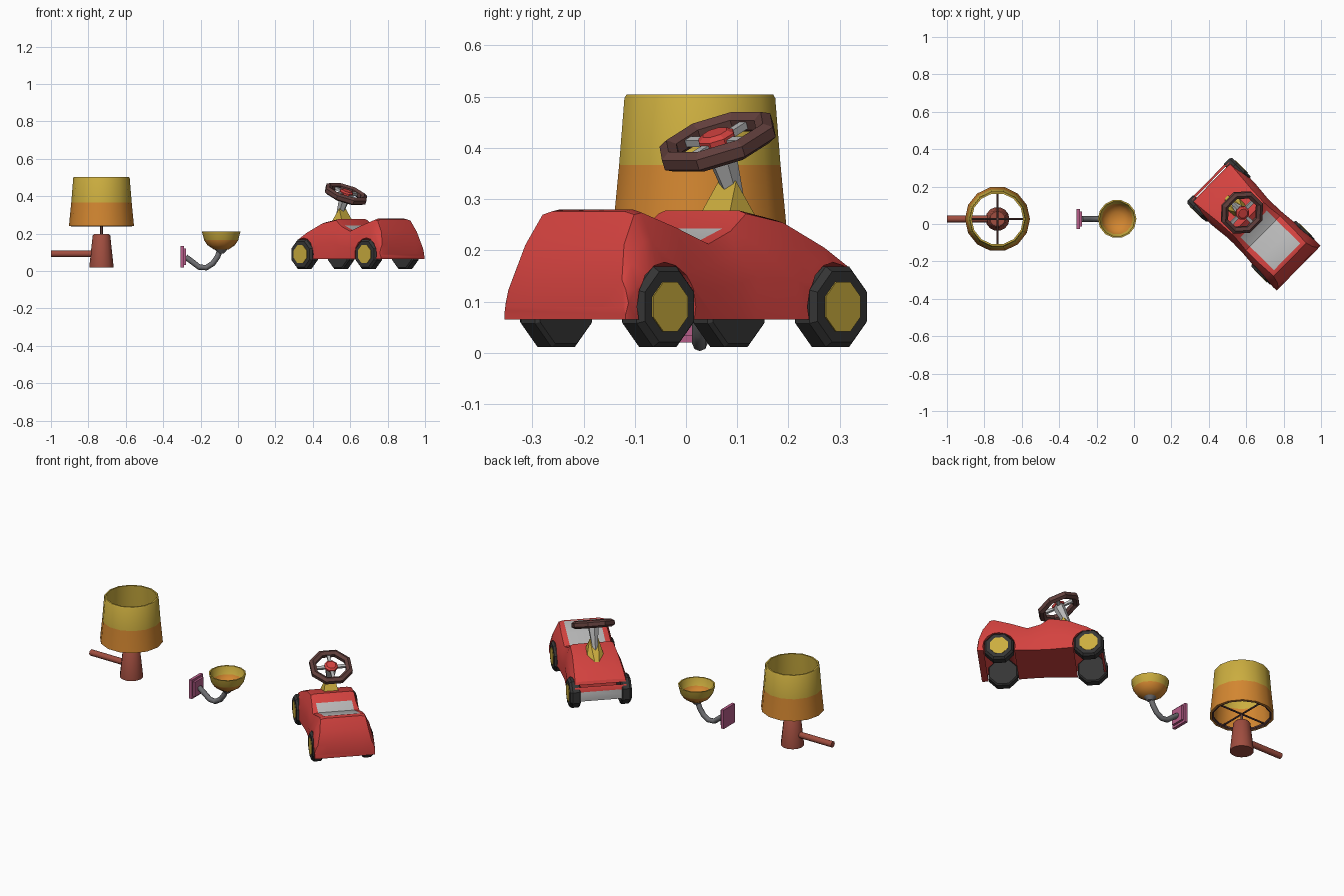
import bpy, bmesh, math
from mathutils import Matrix, Vector

if "Cube" in bpy.data.objects:
    bpy.data.objects.remove(bpy.data.objects["Cube"])

def mat(name, r, g, b):
    m = bpy.data.materials.new(name)
    m.diffuse_color = (r, g, b, 1)
    m.use_nodes = True
    m.node_tree.nodes["Principled BSDF"].inputs["Base Color"].default_value = m.diffuse_color
    return m

RED = mat("red", .66, .055, .05)
YELLOW = mat("yellow", .60, .42, .05)
ORANGE = mat("orange", .65, .24, .03)
TERRA = mat("terracotta", .35, .075, .05)
BROWN = mat("dark brown", .12, .05, .045)
PINK = mat("pink", .47, .11, .25)
STEEL = mat("dark grey", .16, .16, .17)
GREY = mat("light grey", .48, .48, .48)
BLACK = mat("black", .035, .035, .035)

def finish(name, bm, mats, M=Matrix(), rule=None, smooth=None):
    """Turn a bmesh into an object; rule(face centre) picks the material index."""
    bmesh.ops.remove_doubles(bm, verts=bm.verts, dist=1e-5)
    bmesh.ops.recalc_face_normals(bm, faces=bm.faces)
    if rule:
        for f in bm.faces:
            f.material_index = rule(f.calc_center_median())
    me = bpy.data.meshes.new(name)
    bm.to_mesh(me)
    bm.free()
    me.transform(M)
    for m in mats:
        me.materials.append(m)
    ob = bpy.data.objects.new(name, me)
    bpy.context.collection.objects.link(ob)
    if smooth:
        shade(ob, smooth)
    return ob

def shade(ob, deg):
    bpy.ops.object.select_all(action='DESELECT')
    ob.select_set(True)
    bpy.context.view_layer.objects.active = ob
    bpy.ops.object.shade_smooth_by_angle(angle=math.radians(deg))

def loft(rings, closed=False, caps=False):
    """Bridge rings of points; optionally close the last to the first or cap the ends."""
    bm = bmesh.new()
    vs = [[bm.verts.new(p) for p in r] for r in rings]
    n, k = len(vs[0]), len(vs)
    for i in range(k if closed else k - 1):
        a, b = vs[i], vs[(i + 1) % k]
        for j in range(n):
            bm.faces.new((a[j], a[(j + 1) % n], b[(j + 1) % n], b[j]))
    if caps:
        bm.faces.new(vs[0])
        bm.faces.new(vs[-1])
    return bm

def lathe(name, profile, n, mats, M=Matrix(), rule=None, closed=False, smooth=35, turn=0):
    rings = [[(r * math.cos(a), r * math.sin(a), z) for a in
              [turn + 2 * math.pi * j / n for j in range(n)]] for r, z in profile]
    return finish(name, loft(rings, closed, not closed), mats, M, rule, smooth)

def rod(name, a, b, r1, r2, n, m, M=Matrix(), smooth=50):
    a, b = Vector(a), Vector(b)
    T = Matrix.Translation(a) @ (b - a).to_track_quat('Z', 'Y').to_matrix().to_4x4()
    return lathe(name, [(r1, 0), (r2, (b - a).length)], n, [m], M @ T, smooth=smooth)

def box(name, c, s, m, M=Matrix()):
    bm = bmesh.new()
    bmesh.ops.create_cube(bm, size=1, matrix=Matrix.Translation(c) @ Matrix.Diagonal((*s, 1)))
    return finish(name, bm, [m], M)

def ring(name, R, r, n, k, m, M, turn=0, smooth=None):
    prof = [(R + r * math.cos(2 * math.pi * i / k + math.pi / k),
             r * math.sin(2 * math.pi * i / k + math.pi / k)) for i in range(k)]
    return lathe(name, prof, n, [m], M, closed=True, smooth=smooth, turn=turn)

# --- table lamp
LAMP = Matrix.Translation((-.73, .027, 0))
lathe("lamp_base", [(.064, .02), (.064, .032), (.047, .19), (.04, .198)], 14, [TERRA], LAMP)
rod("lamp_handle", (-.27, 0, .092), (0, 0, .092), .018, .018, 10, TERRA, LAMP)
rod("lamp_stem", (0, 0, .19), (0, 0, .255), .007, .007, 8, BROWN, LAMP)
lathe("lamp_shade", [(.174, .24), (.1615, .367), (.151, .497), (.147, .504), (.138, .504),
                     (.149, .367), (.161, .24)], 14, [YELLOW, ORANGE], LAMP,
      lambda c: int(c.z < .367 and c.xy.length > .01), closed=True)
ring("shade_ring", .16, .009, 14, 6, BROWN, LAMP @ Matrix.Translation((0, 0, .247)))
for i in range(4):
    a = i * math.pi / 2
    rod("shade_spoke", (0, 0, .25), (.16 * math.cos(a), .16 * math.sin(a), .25),
        .005, .005, 6, BROWN, LAMP)

# --- wall lamp
WALL = Matrix.Translation((-.09, .027, 0))
box("wall_plate", (-.209, 0, .077), (.018, .106, .114), PINK, WALL)
box("wall_plate_front", (-.195, 0, .077), (.016, .08, .088), PINK, WALL)
path = [(-.19, .075), (-.155, .05), (-.118, .021), (-.08, .018), (-.045, .04), (-.02, .075), (-.006, .112)]
rings = []
for i, (x, z) in enumerate(path):
    p, q = path[max(i - 1, 0)], path[min(i + 1, len(path) - 1)]
    t = Vector((q[0] - p[0], 0, q[1] - p[1])).normalized()
    s = Vector((-t.z, 0, t.x))
    rings.append([Vector((x, 0, z)) + .015 * (math.cos(k * math.pi / 4) * s +
                 math.sin(k * math.pi / 4) * Vector((0, 1, 0))) for k in range(8)])
finish("wall_arm", loft(rings, caps=True), [STEEL], WALL, smooth=50)
lathe("bowl_holder", [(.016, .095), (.034, .116), (.034, .122)], 12, [STEEL], WALL)
lathe("bowl_shade", [(0, .113), (.04, .116), (.073, .138), (.091, .165), (.103, .211), (.095, .211),
                     (.083, .165), (.066, .143), (.038, .124), (0, .122)], 14, [YELLOW, ORANGE],
      WALL, lambda c: int(c.z < .165), closed=True)

# --- ride-on car: local x runs to the rear, y to its right
CAR = Matrix.Translation((.64, 0, 0)) @ Matrix.Rotation(math.radians(-44.5), 4, 'Z')
# body stations: along, top height, lower half width, top half width
stations = [(-.335, .12, .15, .145), (-.308, .172, .158, .14), (-.247, .21, .164, .135),
            (-.143, .26, .16, .125), (-.045, .278, .15, .12), (0, .243, .15, .122),
            (.07, .217, .152, .13), (.16, .25, .16, .13), (.25, .28, .167, .125),
            (.272, .276, .167, .125), (.31, .215, .168, .135), (.331, .145, .168, .15),
            (.337, .09, .166, .16)]
rings = []
for u, zt, wb, wt in stations:
    h = zt - .065
    half = [(wb, .065), (wb, .065 + .4 * h), (.4 * wt + .6 * wb, .065 + .72 * h),
            (wt, zt - .03 * h), (.1, zt)]
    rings.append([(u, y, z) for y, z in half] + [(u, -y, z) for y, z in reversed(half)])

def body_rule(c):
    seat = 0 < c.x < .25 and abs(c.y) < .05 and c.z > .15
    return int(seat or c.x < -.334)

body = finish("car_body", loft(rings, caps=True), [RED, GREY], CAR, body_rule)

# wheel arches cut across the underside
AXLES = (-.261, .22)
SIDE = Matrix.Rotation(math.radians(-90), 4, 'X')   # lathe axis to +y
for u in AXLES:
    circle = [(max(u + .087 * math.cos(k * math.pi / 8), -.322), .09 + .087 * math.sin(k * math.pi / 8))
              for k in range(16)]
    cut = finish("arch_cutter", loft([[(x, s, z) for x, z in circle] for s in (-.3, .3)], caps=True),
                 [RED], CAR)
    cut.hide_render = True
    bpy.context.view_layer.objects.active = body
    mod = body.modifiers.new("arch", 'BOOLEAN')
    mod.operation, mod.solver, mod.object = 'DIFFERENCE', 'EXACT', cut
    bpy.ops.object.modifier_apply(modifier=mod.name)
    bpy.data.objects.remove(cut)
shade(body, 28)

# wheels with yellow hub plates
for u in AXLES:
    for s in (0, math.pi):
        M = CAR @ Matrix.Translation((u, 0, .09)) @ Matrix.Rotation(s, 4, 'Z') @ SIDE
        lathe("wheel", [(.078, .112), (.085, .12), (.085, .158), (.074, .171)], 8, [BLACK], M,
              smooth=None, turn=math.pi / 8)
        lathe("wheel_hub", [(.052, .165), (.052, .174)], 8, [YELLOW], M, smooth=None, turn=math.pi / 8)

# yellow column mount on the bonnet
bm = bmesh.new()
for u, v, z in [(-.08, .04, .27), (-.115, .024, .335), (-.155, .045, .258), (-.205, .012, .235)]:
    for s in (1, -1):
        bm.verts.new((u, s * v, z))
bmesh.ops.convex_hull(bm, input=bm.verts)
finish("column_mount", bm, [YELLOW], CAR)

# steering wheel, tilted towards the driver
STEER = CAR @ Matrix.Translation((-.088, 0, .412)) @ Matrix.Rotation(math.radians(24), 4, 'Y')
ring("steering_rim", .104, .021, 8, 6, BROWN, STEER, turn=math.pi / 8)
rod("steering_column", (0, 0, -.15), (0, 0, .005), .014, .034, 6, GREY, STEER, smooth=None)
for i in range(4):
    M = STEER @ Matrix.Rotation(i * math.pi / 2, 4, 'Z')
    box("steering_spoke", (.058, 0, 0), (.08, .018, .014), GREY, M)
lathe("steering_button", [(.038, 0), (.038, .012), (.026, .02)], 8, [RED], STEER,
      smooth=None, turn=math.pi / 8)
